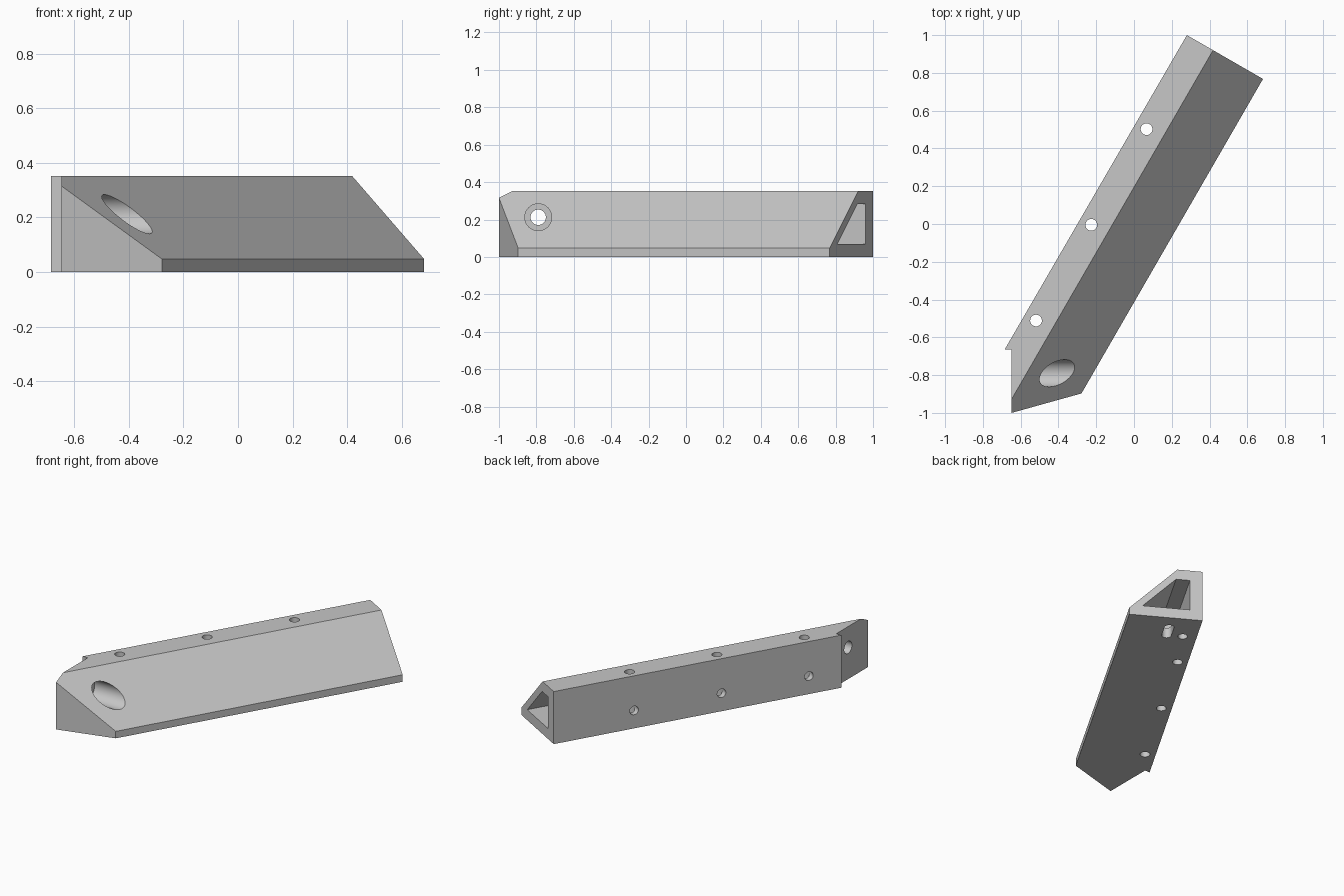
import bpy, bmesh, math
from mathutils import Matrix, Vector

if "Cube" in bpy.data.objects:
    bpy.data.objects.remove(bpy.data.objects["Cube"], do_unlink=True)

HEIGHT = 0.352
# Bar frame: x across the bar, y along it towards the open end, z up
BAR = Matrix.Translation((0.28, 1.0, 0)) @ Matrix.Rotation(math.radians(-30), 4, 'Z')

grey = bpy.data.materials.new("light_grey")
grey.use_nodes = True
COLOUR = (0.57, 0.57, 0.57, 1)
grey.diffuse_color = COLOUR
grey.node_tree.nodes["Principled BSDF"].inputs["Base Color"].default_value = COLOUR


def make_object(name, bm):
    bmesh.ops.recalc_face_normals(bm, faces=bm.faces)
    mesh = bpy.data.meshes.new(name)
    bm.to_mesh(mesh)
    bm.free()
    mesh.materials.append(grey)
    obj = bpy.data.objects.new(name, mesh)
    bpy.context.collection.objects.link(obj)
    return obj


def prism(points, sweep):
    bm = bmesh.new()
    face = bm.faces.new([bm.verts.new(p) for p in points])
    new = bmesh.ops.extrude_face_region(bm, geom=[face])["geom"]
    moved = [v for v in new if isinstance(v, bmesh.types.BMVert)]
    bmesh.ops.translate(bm, verts=moved, vec=sweep)
    return bm


def cut(cutter):
    cutter.hide_render = True
    mod = body.modifiers.new("cut", 'BOOLEAN')
    mod.operation, mod.solver, mod.object = 'DIFFERENCE', 'EXACT', cutter
    bpy.ops.object.modifier_apply(modifier=mod.name)
    bpy.data.objects.remove(cutter, do_unlink=True)


def bore(start, end, radius):
    start, end = Vector(start), Vector(end)
    axis = end - start
    bm = bmesh.new()
    place = Matrix.Translation((start + end) / 2) @ axis.to_track_quat('Z', 'Y').to_matrix().to_4x4()
    bmesh.ops.create_cone(bm, cap_ends=True, segments=40, radius1=radius,
                          radius2=radius, depth=axis.length, matrix=place)
    cut(make_object("bore", bm))


# Mitred and notched plan, extruded upwards
plan = [(0.28, 1), (-0.685, -0.665), (-0.648, -0.665), (-0.648, -1),
        (-0.278, -0.897), (0.683, 0.768)]
bm = prism([(x, y, 0) for x, y in plan], (0, 0, HEIGHT))

# Long sloping face
result = bmesh.ops.bisect_plane(
    bm, geom=bm.verts[:] + bm.edges[:] + bm.faces[:], clear_outer=True,
    plane_co=BAR @ Vector((0.16, 0, HEIGHT)),
    plane_no=BAR.to_3x3() @ Vector((1, 0, 1)))
rim = [e for e in result["geom_cut"] if isinstance(e, bmesh.types.BMEdge)]
bmesh.ops.holes_fill(bm, edges=rim, sides=0)
body = make_object("angled_bar", bm)
bpy.context.view_layer.objects.active = body
body.select_set(True)

# Hollow behind the open end
hollow = [(0.08, 0.07), (0.38, 0.07), (0.168, 0.282), (0.08, 0.282)]
bm = prism([(u, -0.45, z) for u, z in hollow], (0, 0.6, 0))
bm.transform(BAR)
cut(make_object("hollow", bm))

# Upright holes, each met by a hole from the long back wall
for i in range(3):
    y = -0.538 - 0.585 * i
    bore(BAR @ Vector((0.064, y, -0.1)), BAR @ Vector((0.064, y, 0.5)), 0.031)
    bore(BAR @ Vector((-0.1, y, 0.12)), BAR @ Vector((0.07, y, 0.12)), 0.029)

# Stepped hole through the mitred end
bore((-0.56, -0.79, 0.212), (0.1, -0.79, 0.212), 0.072)
bore((-0.8, -0.79, 0.212), (-0.5, -0.79, 0.212), 0.041)

# Hole and rounded slot in the underside, opening into the hollow
bore(BAR @ Vector((0.088, -0.217, -0.1)), BAR @ Vector((0.088, -0.217, 0.15)), 0.03)
slot = []
for i in range(24):
    a = math.tau * (i + 0.5) / 24
    slot.append((0.19 + 0.03 * math.cos(a),
                 -0.17 + 0.03 * math.sin(a) + math.copysign(0.05, math.sin(a)), -0.1))
bm = prism(slot, (0, 0, 0.2))
bm.transform(BAR)
cut(make_object("slot", bm))

bpy.ops.object.shade_smooth_by_angle(angle=math.radians(30))
